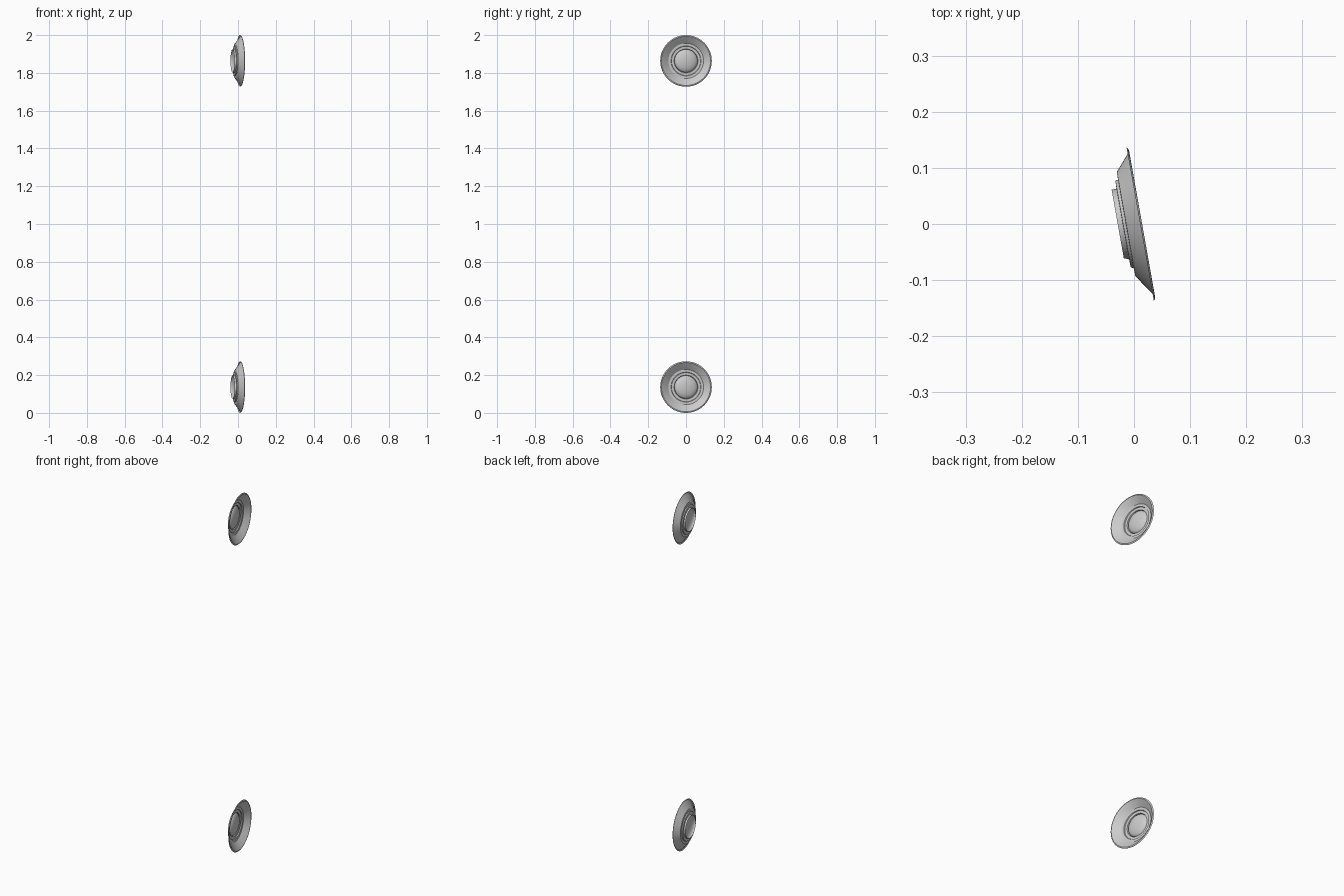
import bpy, bmesh
from math import cos, sin, pi

if "Cube" in bpy.data.objects:
    bpy.data.objects.remove(bpy.data.objects["Cube"])

SEG = 64
R = 0.1365      # rim radius
SKEW = -0.178   # each disc leans in x along y


def lathe(name, profile, z):
    """Spin (radius, x) points around the x axis, leaning the planes by SKEW."""
    bm = bmesh.new()
    rings = []
    for r, x in profile:
        if r == 0:
            rings.append([bm.verts.new((x, 0, z))])
            continue
        ring = []
        for i in range(SEG):
            a = 2 * pi * i / SEG
            y = r * cos(a)
            ring.append(bm.verts.new((x + SKEW * y, y, z + r * sin(a))))
        rings.append(ring)
    for a, b in zip(rings, rings[1:]):
        for i in range(SEG):
            j = (i + 1) % SEG
            if len(b) == 1:
                bm.faces.new((a[i], a[j], b[0]))
            else:
                bm.faces.new((a[i], a[j], b[j], b[i]))
    me = bpy.data.meshes.new(name)
    bm.to_mesh(me)
    bm.free()
    ob = bpy.data.objects.new(name, me)
    bpy.context.collection.objects.link(ob)
    bpy.ops.object.select_all(action='DESELECT')
    ob.select_set(True)
    bpy.context.view_layer.objects.active = ob
    bpy.ops.object.shade_smooth_by_angle(angle=0.5)
    return ob


# rolled rim, sloping cone, then two small steps down to the dome seat
cone = [(R, 0.011), (0.134, 0.0135), (0.130, 0.0145), (0.127, 0.0125),
        (0.093, -0.014), (0.079, -0.0145), (0.077, -0.0195),
        (0.063, -0.020), (0.061, -0.029)]

# shallow central dome bulging towards +x inside the cone
dome = [(0.061 * cos(t * pi / 20), -0.029 + 0.022 * sin(t * pi / 20))
        for t in range(10)] + [(0, -0.007)]

for side, z in (("lower", R), ("upper", 2 - R)):
    lathe(side + "_cone", cone, z)
    lathe(side + "_dome", dome, z)
